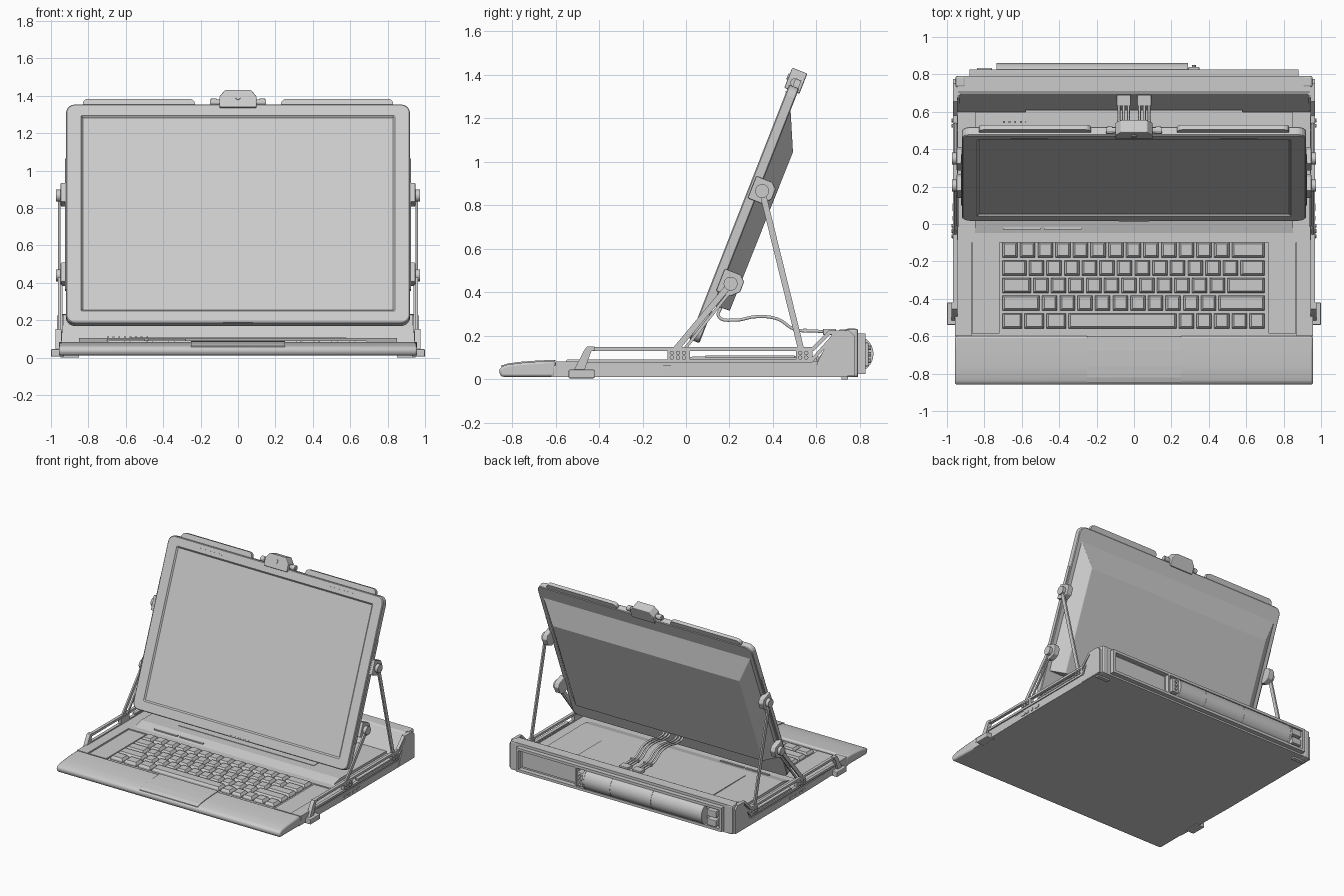
import bpy, bmesh, math
from mathutils import Matrix, Vector

if "Cube" in bpy.data.objects:
    bpy.data.objects.remove(bpy.data.objects["Cube"])

grey = bpy.data.materials.new("light_grey")
grey.diffuse_color = (0.6, 0.6, 0.6, 1)
grey.use_nodes = True
grey.node_tree.nodes["Principled BSDF"].inputs["Base Color"].default_value = grey.diffuse_color

# Screen frame: local z runs up the panel, local y runs out of its back
SCREEN = Matrix.Translation((0, 0.015, 0.185)) @ Matrix.Rotation(math.radians(-21.4), 4, 'X')


def finish(name, bm, M=None, mirror=False, bevel=0, smooth=False):
    bmesh.ops.recalc_face_normals(bm, faces=bm.faces)
    me = bpy.data.meshes.new(name)
    bm.to_mesh(me)
    bm.free()
    me.materials.append(grey)
    ob = bpy.data.objects.new(name, me)
    bpy.context.collection.objects.link(ob)
    if M:
        ob.matrix_world = M
    if bevel:
        b = ob.modifiers.new("bevel", 'BEVEL')
        b.width, b.segments, b.limit_method = bevel, 2, 'ANGLE'
    if mirror:
        ob.modifiers.new("mirror", 'MIRROR')
    if smooth:
        bpy.ops.object.select_all(action='DESELECT')
        ob.select_set(True)
        bpy.context.view_layer.objects.active = ob
        bpy.ops.object.shade_smooth_by_angle(angle=math.radians(35))
    return ob


def loft(bm, loop_a, loop_b):
    a = [bm.verts.new(p) for p in loop_a]
    b = [bm.verts.new(p) for p in loop_b]
    n = len(a)
    bm.faces.new(a)
    bm.faces.new(b[::-1])
    for i in range(n):
        bm.faces.new((a[i], b[i], b[(i + 1) % n], a[(i + 1) % n]))


def prism(name, pts, lo, hi, axis='x', **kw):
    put = {'x': lambda p, t: (t, p[0], p[1]), 'y': lambda p, t: (p[0], t, p[1]),
           'z': lambda p, t: (p[0], p[1], t)}[axis]
    bm = bmesh.new()
    loft(bm, [put(p, lo) for p in pts], [put(p, hi) for p in pts])
    return finish(name, bm, **kw)


def box(name, x0, x1, y0, y1, z0, z1, **kw):
    return prism(name, [(y0, z0), (y1, z0), (y1, z1), (y0, z1)], x0, x1, **kw)


def circle(cx, cy, r, n=20):
    return [(cx + r * math.cos(2 * math.pi * i / n), cy + r * math.sin(2 * math.pi * i / n)) for i in range(n)]


def round_rect(x0, x1, y0, y1, r, n=5):
    out = []
    for k, (cx, cy) in enumerate([(x1 - r, y1 - r), (x0 + r, y1 - r), (x0 + r, y0 + r), (x1 - r, y0 + r)]):
        for i in range(n + 1):
            a = math.pi / 2 * (k + i / n)
            out.append((cx + r * math.cos(a), cy + r * math.sin(a)))
    return out


def strip(name, path, width, x0, x1):
    # ribbon of even width along a (y, z) path, one on each side of the model
    P = [Vector(p) for p in path]
    left, right = [], []
    for i, p in enumerate(P):
        d0 = (p - P[i - 1]).normalized() if i else (P[1] - p).normalized()
        d1 = (P[i + 1] - p).normalized() if i < len(P) - 1 else d0
        n0 = Vector((-d0.y, d0.x))
        m = (n0 + Vector((-d1.y, d1.x))).normalized()
        m *= width / 2 / m.dot(n0)
        left.append(p + m)
        right.append(p - m)
    return prism(name, left + right[::-1], x0, x1, mirror=True)


# ---- Base ----
prism("base_slab", [(-.955, -.62), (.955, -.62), (.965, -.1), (.965, .74), (.93, .79), (-.93, .79), (-.965, .74), (-.965, -.1)],
      .012, .064, axis='z')
palm = [(-.6, .085), (-.68, .082), (-.76, .076), (-.82, .068), (-.85, .058), (-.862, .04), (-.85, .012)]
prism("palm_rest", palm + [(-.6, .012)], -.957, .957, bevel=.012, smooth=True)
top = palm[:5]
prism("trackpad", top + [(y, z + .005) for y, z in top[::-1]], -.25, .25)
box("keyboard_edge", .87, .958, -.6, -.09, .05, .083, mirror=True)
box("keyboard_side_panel", .72, .865, -.585, -.1, .05, .075, mirror=True)
box("keyboard_back_bar", -.958, .958, -.1, -.06, .05, .083)
box("deck", -.96, .96, -.07, .65, .05, .083)
prism("deck_ramp", [(-.06, .08), (.03, .105), (.6, .1), (.6, .08)], -.85, .85)
box("deck_plate", -.58, .58, .1, .61, .09, .108)
for x in (-.7, -.48):
    box("ramp_slot", x, x + .2, -.03, -.015, .09, .099)
for i in range(8):
    box("deck_vent", -.7 + .03 * i, -.69 + .03 * i, .54, .55, .095, .112)

# ---- Keys ----
rows = [[1] * 13 + [2], [1.5] + [1] * 12 + [1.5], [1.75] + [1] * 11 + [2.25],
        [2.25] + [1] * 10 + [2.75], [1.25] * 3 + [6.25] + [1] * 5]
bm = bmesh.new()
u = 1.415 / 15
for r, row in enumerate(rows):
    x, y = -.71, -.14 - .0945 * r
    for w in row:
        a, b = x + .007, x + w * u - .007
        q = lambda i, z: [(a + i, y - .04 + i, z), (b - i, y - .04 + i, z), (b - i, y + .04 - i * .6, z), (a + i, y + .04 - i * .6, z)]
        loft(bm, q(0, .06), q(0, .076))
        loft(bm, q(0, .076), q(.011, .092))
        x += w * u
finish("keys", bm)

# ---- Rear housing ----
prism("rear_bar", [(.60, .012), (.60, .083), (.695, .222), (.71, .23), (.79, .23), (.79, .012)], -.94, .94)
prism("rear_cap", [(.58, .015), (.61, .09), (.675, .215), (.69, .225), (.75, .225), (.775, .2), (.775, .015)],
      .93, .968, mirror=True)
box("rear_corner", .9, .955, .73, .792, .01, .233, mirror=True, bevel=.012)
box("rear_top_frame", -.88, .88, .78, .825, .19, .21)
box("rear_bottom_frame", -.88, .88, .78, .825, .025, .045)
box("rear_end_frame", .86, .88, .78, .825, .04, .2, mirror=True)
box("rear_divider", .36, .375, .78, .825, .04, .2)
box("rear_panel", .39, .845, .785, .8, .06, .178)
prism("rear_roll", circle(.775, .117, .085, 32), -.72, .28, smooth=True)
for x in (-.735, -.3, .05, .275):
    prism("roll_band", circle(.775, .117, .087, 32), x, x + (.015 if x in (-.735, .275) else .004), smooth=True)
box("roll_end_block", .29, .35, .78, .84, .06, .17, bevel=.006)
for z in (.085, .115, .145):
    prism("roll_end_knob", circle(.32, z, .011, 10), .83, .85, axis='y')
for z in (.055, .125):
    box("rear_port", -.84, -.76, .78, .835, z, z + .05, bevel=.005)
box("rear_foot", .85, .95, .715, .745, 0, .02, mirror=True)

# ---- Side rails, clips and ports ----
strip("upper_rail", [(-.45, .14), (.585, .14), (.66, .216), (.74, .216)], .018, .945, .968)
strip("lower_rail", [(-.48, .084), (.575, .084), (.67, .19)], .016, .945, .968)
prism("rail_hook", [(-.52, .035), (-.47, .13), (-.455, .152), (-.42, .152), (-.42, .133), (-.435, .13), (-.47, .035)],
      .945, .975, mirror=True)
box("side_clip", .93, 1.0, -.54, -.42, .005, .045, mirror=True, bevel=.006)
box("side_ledge", .94, .965, .09, .5, .098, .11, mirror=True)
for y0, n in ((-.065, 3), (.525, 2)):
    box("rail_bracket", .942, .966, y0 - .02, y0 + .028 * n, .088, .135, mirror=True)
    for i in range(n):
        for z in (.1, .122):
            prism("bracket_pin", circle(y0 + .028 * i, z, .01, 10), .96, .976, mirror=True)
for i, w in enumerate((.05, .03, .03, .05)):
    box("side_port", .96, .97, -.08 + .05 * i, -.08 + .05 * i + w * .8, .028, .045, mirror=True)

# ---- Struts and hinges ----
strip("front_strut", [(-.05, .135), (.205, .44)], .028, .95, .962)
strip("front_strut_inner", [(-.01, .135), (.2, .40)], .014, .938, .948)
strip("rear_strut", [(.53, .135), (.35, .866)], .028, .95, .962)
for y, z in ((.205, .44), (.35, .866)):
    v = SCREEN.inverted() @ Vector((0, y, z))
    prism("hinge_plate", [(v.y + a, v.z + b) for a, b in
          ((-.05, -.055), (.02, -.055), (.055, -.02), (.055, .03), (.03, .055), (-.05, .055))],
          .905, .948, M=SCREEN, mirror=True, bevel=.005)
    prism("hinge_pin", circle(y, z, .032), .94, .972, mirror=True, smooth=True)

# ---- Screen ----
panel = prism("screen_panel", round_rect(-.92, .92, 0, 1.257, .05), 0, .05, axis='y', M=SCREEN)
cut = box("display_cutter", -.835, .835, -.05, .01, .075, 1.187, M=SCREEN)
cut.hide_render = True
cut.hide_set(True)
cut.display_type = 'WIRE'
m = panel.modifiers.new("display_recess", 'BOOLEAN')
m.operation, m.object, m.solver = 'DIFFERENCE', cut, 'EXACT'
b = panel.modifiers.new("bevel", 'BEVEL')
b.width, b.segments, b.limit_method = .006, 1, 'ANGLE'

prism("top_tab", round_rect(.23, .83, 1.2, 1.295, .03), .018, .046, axis='y', M=SCREEN, mirror=True)
box("bezel_slot", .46, .66, -.003, .004, 1.217, 1.224, M=SCREEN, mirror=True)
box("bezel_bottom_notch", -.08, .08, -.004, .01, .004, .012, M=SCREEN)
box("screen_side_rail", .915, .926, .012, .04, .2, .95, M=SCREEN, mirror=True)

# Tapered shell on the back of the screen
bm = bmesh.new()
loft(bm, [(-.89, .045, .185), (.89, .045, .185), (.89, .045, 1.16), (-.89, .045, 1.16)],
     [(-.8, .126, .19), (.8, .126, .19), (.8, .13, .975), (-.8, .13, .975)])
finish("screen_back_shell", bm, M=SCREEN, bevel=.004)

# Camera on the top edge
prism("camera_body", [(-.1, 1.235), (.1, 1.235), (.1, 1.295), (.07, 1.335), (-.07, 1.335), (-.1, 1.295)],
      -.015, .06, axis='y', M=SCREEN, bevel=.006)
prism("camera_pin", circle(.022, 1.275, .016, 12), -.15, .15, M=SCREEN, smooth=True)
prism("camera_pin_cap", circle(.022, 1.275, .021, 12), .115, .145, M=SCREEN, mirror=True)
prism("camera_lens", circle(0, 1.29, .014, 16), -.021, -.01, axis='y', M=SCREEN)

# ---- Cables from the screen to the rear housing ----
cu = bpy.data.curves.new("cables", 'CURVE')
cu.dimensions, cu.bevel_depth, cu.bevel_resolution, cu.resolution_u = '3D', .008, 1, 6
path = [(.16, .33), (.15, .29), (.22, .272), (.32, .288), (.42, .278), (.50, .23), (.6, .222), (.68, .215)]
for x in (-.08, -.055, -.03, .03, .055, .08):
    s = cu.splines.new('BEZIER')
    s.bezier_points.add(len(path) - 1)
    for p, (y, z) in zip(s.bezier_points, path):
        p.co = (x, y, z)
        p.handle_left_type = p.handle_right_type = 'AUTO'
cu.materials.append(grey)
bpy.context.collection.objects.link(bpy.data.objects.new("cables", cu))
for x in (-.055, .055):
    box("cable_plug", x - .038, x + .038, .63, .69, .205, .232, bevel=.004)
    box("cable_clip", x - .036, x + .036, .54, .555, .215, .235)
